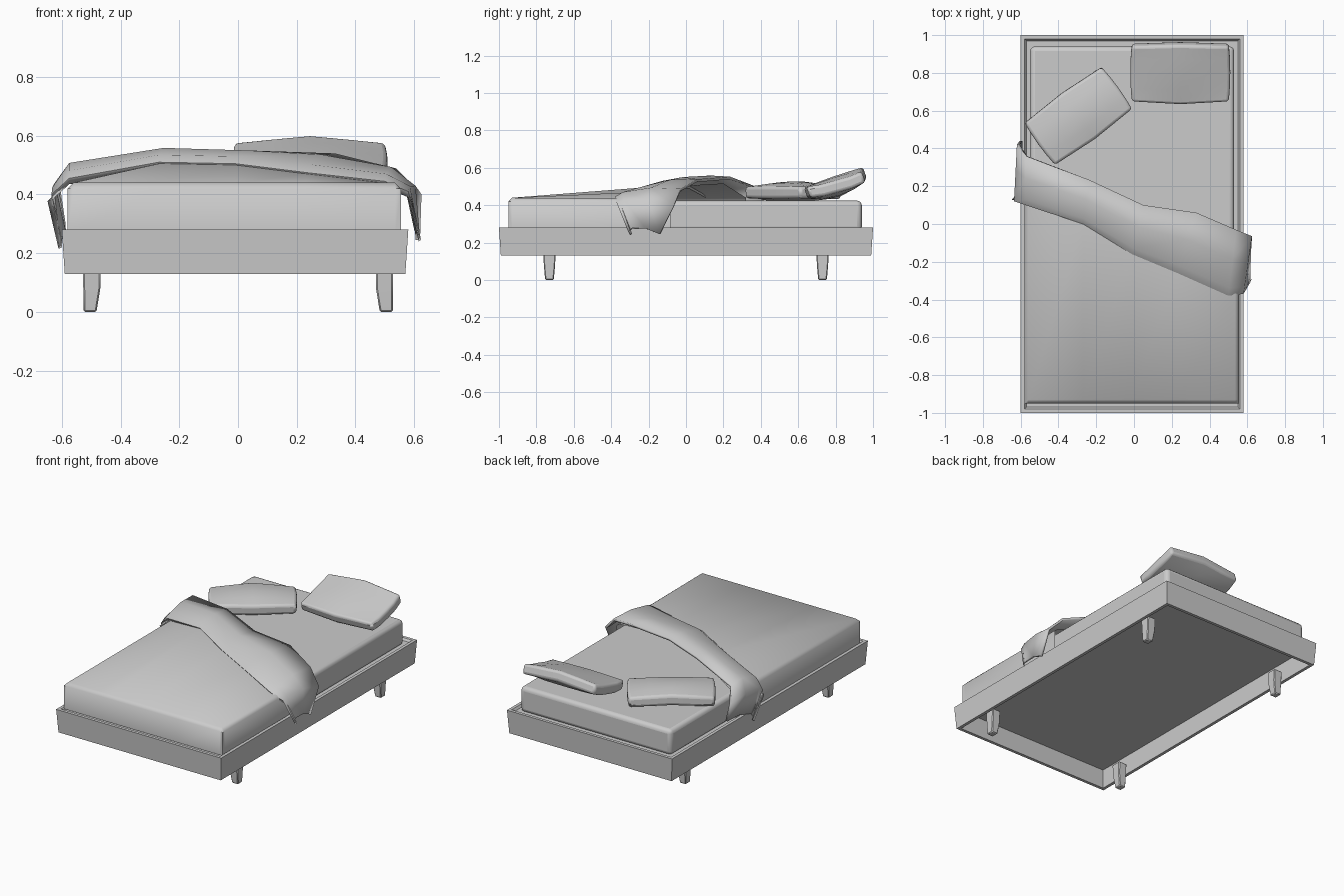
import bpy, bmesh, math
from mathutils import Matrix

if "Cube" in bpy.data.objects:
    bpy.data.objects.remove(bpy.data.objects["Cube"])


def finish(name, bm, angle=40, bevel=0.0, segments=2):
    me = bpy.data.meshes.new(name)
    bm.to_mesh(me)
    bm.free()
    ob = bpy.data.objects.new(name, me)
    bpy.context.collection.objects.link(ob)
    if bevel:
        m = ob.modifiers.new("soft_edges", "BEVEL")
        m.width, m.segments, m.limit_method = bevel, segments, "ANGLE"
        m.angle_limit = math.radians(50)
    bpy.ops.object.select_all(action="DESELECT")
    ob.select_set(True)
    bpy.context.view_layer.objects.active = ob
    bpy.ops.object.shade_smooth_by_angle(angle=math.radians(angle))
    return ob


def loft_rects(name, rects, **kw):
    """Stack of rectangles (x0, x1, y0, y1, z) joined and capped."""
    bm = bmesh.new()
    loops = [[bm.verts.new((x, y, z)) for x, y in ((x0, y0), (x1, y0), (x1, y1), (x0, y1))]
             for x0, x1, y0, y1, z in rects]
    for a, b in zip(loops, loops[1:]):
        for i in range(4):
            j = (i + 1) % 4
            bm.faces.new((a[i], a[j], b[j], b[i]))
    bm.faces.new(loops[0][::-1])
    bm.faces.new(loops[-1])
    bmesh.ops.recalc_face_normals(bm, faces=bm.faces)
    return finish(name, bm, **kw)


def sheet(rows):
    """Grid surface, rows ordered along +y and points along +x."""
    bm = bmesh.new()
    g = [[bm.verts.new(p) for p in r] for r in rows]
    for a, b in zip(g, g[1:]):
        for i in range(len(a) - 1):
            bm.faces.new((a[i], a[i + 1], b[i + 1], b[i]))
    return bm


# Frame: tray with thin walls, open underneath
def rim(d, z):
    return (-0.60 + d, 0.58 - d, -1 + d, 1 - d, z)


loft_rects("bed_frame", [rim(0.03, 0.255), rim(0.03, 0.13), rim(0.01, 0.13),
                         rim(0, 0.28), rim(0.02, 0.28), rim(0.03, 0.266)], angle=30)

# Legs: short tapered blocks
for sx, xc in ((-1, -0.498), (1, 0.499)):
    for sy, end in ((-1, "front"), (1, "back")):
        yc = sy * 0.73
        loft_rects(f"{end}_leg_{'left' if sx < 0 else 'right'}", [
            (xc + c - a, xc + c + a, yc - b, yc + b, z) for c, a, b, z in
            ((sx * 0.006, 0.022, 0.023, 0), (0, 0.029, 0.03, 0.08), (0, 0.03, 0.034, 0.16))],
            bevel=0.005, segments=1)

# Mattress
loft_rects("mattress", [(-0.55, 0.53, -0.93, 0.94, 0.26), (-0.55, 0.53, -0.93, 0.94, 0.424)],
           bevel=0.025, segments=3)

# Throw blanket edges, left hem to right hem
front = [(-.60, .17, .24), (-.635, .12, .40), (-.575, .10, .455), (-.27, 0, .51), (-.01, -.16, .505),
         (.23, -.26, .475), (.50, -.38, .445), (.58, -.37, .41), (.615, -.31, .26)]
back = [(-.605, .44, .31), (-.62, .42, .42), (-.575, .36, .505), (-.24, .235, .553), (.05, .10, .542),
        (.33, .06, .54), (.54, -.03, .488), (.625, -.065, .40), (.62, -.14, .245)]


def between(t, lift=0.0):
    return [tuple(a + (b - a) * t + (lift if k == 2 else 0) for k, (a, b) in enumerate(zip(p, q)))
            for p, q in zip(front, back)]


# Fitted cover over the foot half, rising towards the throw blanket
def cover_row(pts):
    l, r = pts[0], pts[-1]
    return ([(-.58, l[1], .27), (-.58, l[1], min(.42, l[2]))] + pts
            + [(.555, r[1], min(.42, r[2])), (.555, r[1], .27)])


cols = [p[0] for p in front[2:7]]
cols[0], cols[-1] = -.56, .535


def inner(t, drop):
    pts = [(x, p[1], p[2] - drop) for x, p in zip(cols, between(t)[2:7])]
    pts[0] = (pts[0][0], pts[0][1], .44)
    pts[-1] = (pts[-1][0], pts[-1][1], .435)
    return pts


rows = [cover_row([(x, y, z) for x in cols]) for y, z in ((-.95, .27), (-.95, .42), (-.93, .44))]
rows += [cover_row(inner(0, .005)), cover_row(inner(0.85, .03))]
cover = finish("fitted_cover", sheet(rows), angle=60)

# Throw blanket: arched strip with rolled front edge
lower = [(x, y + .012, z - .02) for x, y, z in front]
blanket = sheet([lower, front, between(0.12, .02), between(0.55, .025), back])
throw = finish("throw_blanket", blanket, angle=60)
m = throw.modifiers.new("thickness", "SOLIDIFY")
m.thickness, m.offset = 0.015, -1


# Pillows: swollen, slightly curled blocks
def pillow(name, loc, half, tilt, turn, curl):
    bm = bmesh.new()
    bmesh.ops.create_cube(bm, size=2)
    bmesh.ops.subdivide_edges(bm, edges=bm.edges[:], cuts=3, use_grid_fill=True)
    for v in bm.verts:
        x, y, z = v.co
        puff = (1 - x * x) * (1 - y * y)
        v.co = (x * half[0] * (1 + .03 * (1 - y * y)),
                y * half[1] * (1 + .10 * (1 - abs(x))),
                z * (half[2] * (.62 + .5 * puff)) + curl * y * y - .02 * abs(x) * max(y, 0))
    bm.transform(Matrix.Translation(loc) @ Matrix.Rotation(turn, 4, "Z") @ Matrix.Rotation(tilt, 4, "X"))
    bmesh.ops.recalc_face_normals(bm, faces=bm.faces)
    finish(name, bm, angle=60, bevel=0.022, segments=3)


pillow("right_pillow", (.245, .805, .50), (.257, .152, .05), math.radians(19), 0, .02)
pillow("left_pillow", (-.295, .572, .472), (.252, .136, .05), math.radians(3), math.radians(36), .003)
